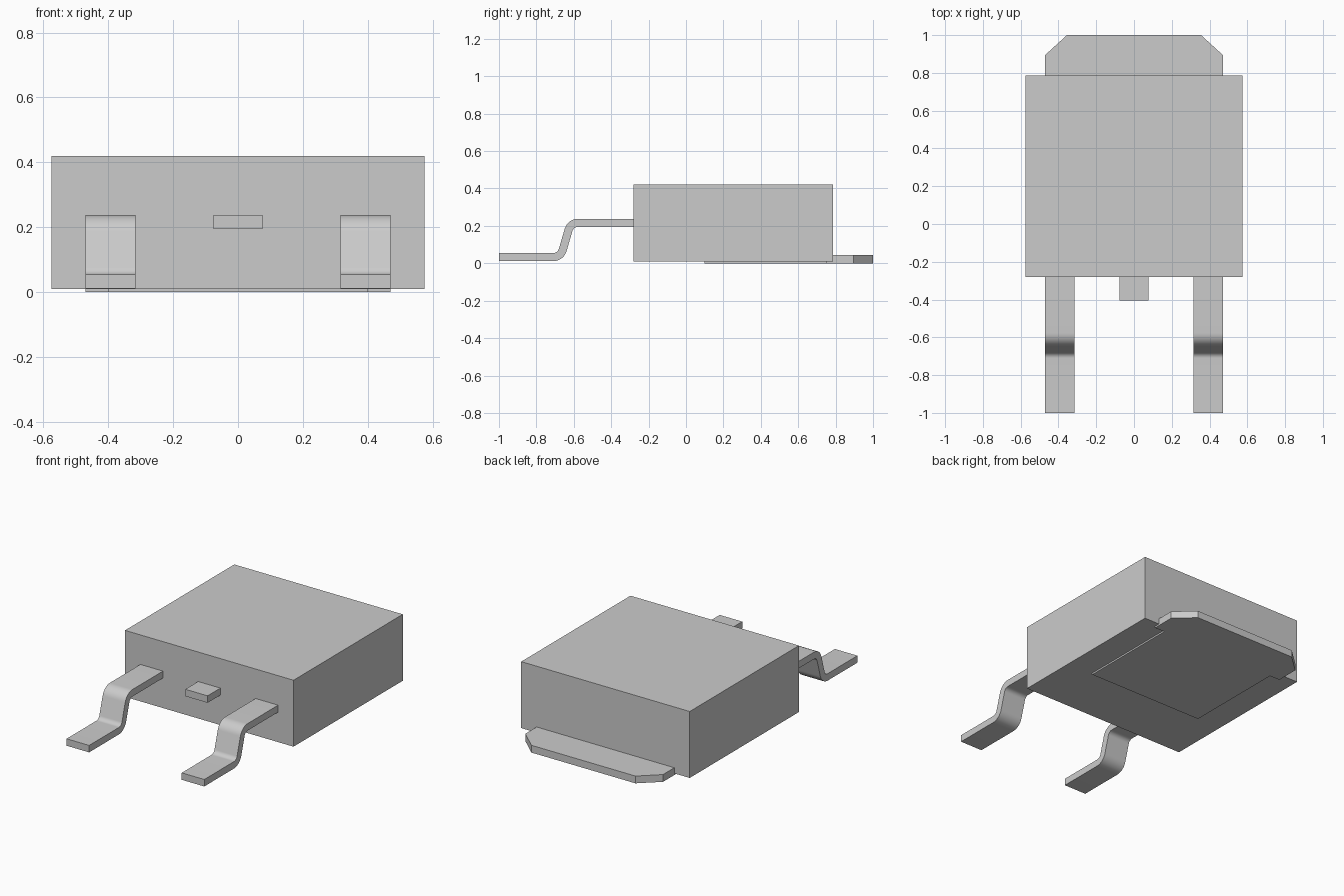
import bpy, bmesh
from math import radians, cos, sin

if "Cube" in bpy.data.objects:
    bpy.data.objects.remove(bpy.data.objects["Cube"], do_unlink=True)

GREY = (0.6, 0.6, 0.6, 1.0)
grey = bpy.data.materials.new("plain_grey")
grey.use_nodes = True
grey.diffuse_color = GREY
grey.node_tree.nodes["Principled BSDF"].inputs["Base Color"].default_value = GREY


def prism(name, outline, depth, smooth=False):
    """Extrude a closed outline of 3D points along the depth vector."""
    bm = bmesh.new()
    face = bm.faces.new([bm.verts.new(p) for p in outline])
    side = bmesh.ops.extrude_face_region(bm, geom=[face])
    moved = [v for v in side["geom"] if isinstance(v, bmesh.types.BMVert)]
    bmesh.ops.translate(bm, verts=moved, vec=depth)
    bmesh.ops.recalc_face_normals(bm, faces=bm.faces)
    mesh = bpy.data.meshes.new(name)
    bm.to_mesh(mesh)
    bm.free()
    mesh.materials.append(grey)
    obj = bpy.data.objects.new(name, mesh)
    bpy.context.collection.objects.link(obj)
    if smooth:
        bpy.ops.object.select_all(action='DESELECT')
        obj.select_set(True)
        bpy.context.view_layer.objects.active = obj
        bpy.ops.object.shade_smooth_by_angle(angle=radians(30))
    return obj


def box(name, x, y0, y1, z0, z1):
    return prism(name, [(-x, y0, z0), (x, y0, z0), (x, y1, z0), (-x, y1, z0)],
                 (0, 0, z1 - z0))


# Moulded body and the cut-off middle lead
FRONT, BACK = -0.28, 0.785
box("body", 0.575, FRONT, BACK, 0.01, 0.42)
box("middle_stub", 0.076, -0.405, FRONT + 0.01, 0.195, 0.238)

# Metal pad: narrow under the body, wider chamfered tab at the back
half = [(0.4, 0.1), (0.4, 0.75), (0.47, 0.75), (0.47, 0.895), (0.355, 1.0)]
pad = half + [(-x, y) for x, y in reversed(half)]
prism("heat_tab", [(x, y, 0) for x, y in pad], (0, 0, 0.045))

# Bent leads: foot, lower bend, slope, upper bend, shoulder
R, T, TURN, STEPS = 0.053, 0.0215, radians(73.6), 10
FOOT_Z, TOP_Z = 0.033, 0.2165


def lead_edge(offset):
    """One side of the lead, offset upward from its centre line."""
    pts = [(-1.0, FOOT_Z + offset)]
    for i in range(STEPS + 1):
        a = TURN * i / STEPS
        r = R - offset
        pts.append((-0.71 + r * sin(a), FOOT_Z + R - r * cos(a)))
    for i in range(STEPS + 1):
        a = TURN * (1 - i / STEPS)
        r = R + offset
        pts.append((-0.577 - r * sin(a), TOP_Z - R + r * cos(a)))
    return pts + [(FRONT + 0.01, TOP_Z + offset)]


profile = lead_edge(T) + lead_edge(-T)[::-1]
for name, x in (("right_lead", -0.47), ("left_lead", 0.316)):
    prism(name, [(x, y, z) for y, z in profile], (0.154, 0, 0), smooth=True)
